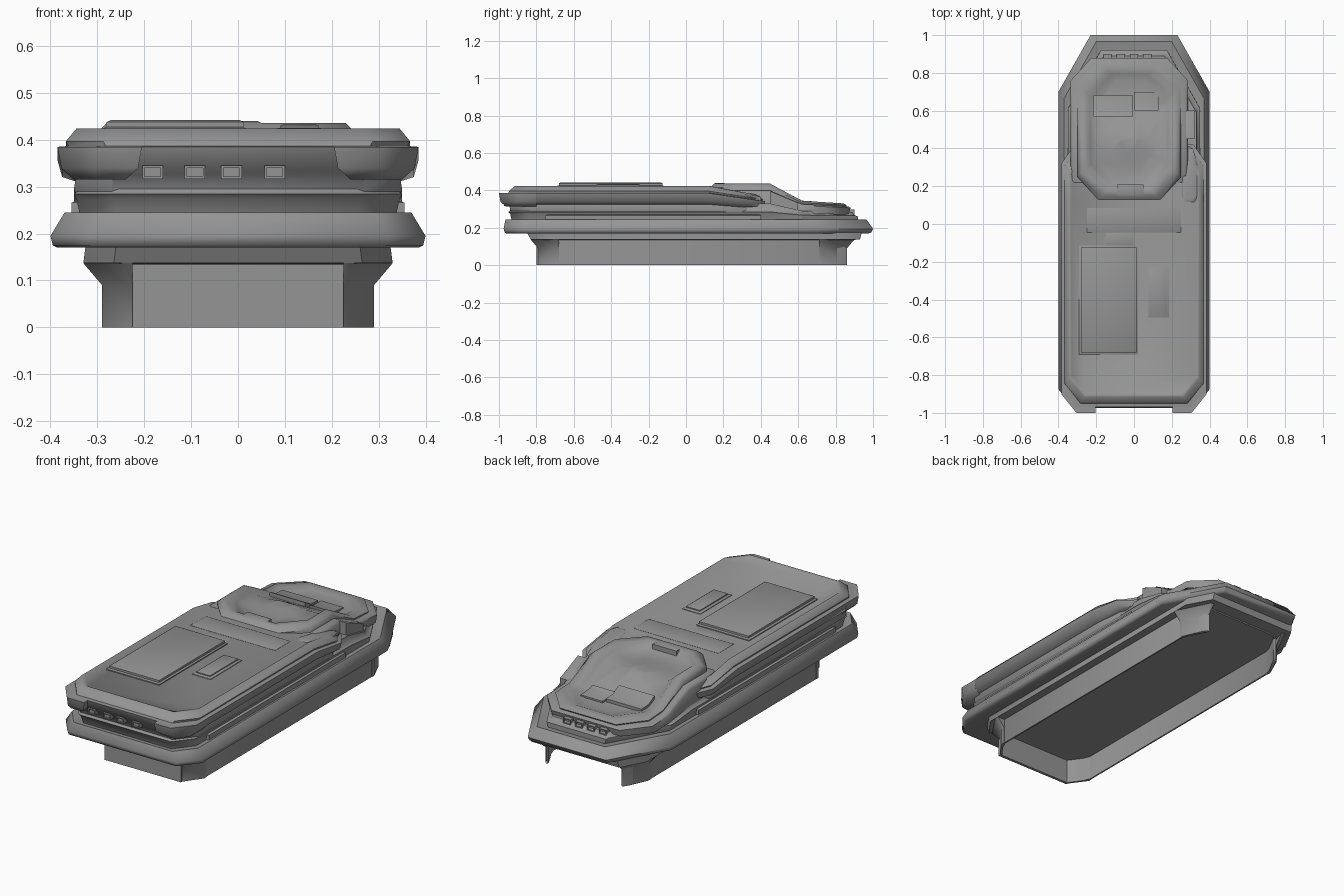
import bpy, bmesh, math

if "Cube" in bpy.data.objects:
    bpy.data.objects.remove(bpy.data.objects["Cube"])

FRONT, BACK = (0.08, 0.10), (0.17, 0.30)   # default corner cuts (x, y)
metal = bpy.data.materials.new("dark_grey_metal")
metal.diffuse_color = (0.3, 0.3, 0.3, 1)
metal.use_nodes = True
metal.node_tree.nodes["Principled BSDF"].inputs["Base Color"].default_value = metal.diffuse_color


def finish(bm, name):
    bmesh.ops.recalc_face_normals(bm, faces=bm.faces)
    for f in bm.faces:
        f.smooth = True
    for e in bm.edges:           # blend the chamfers, keep the ledges crisp
        e.smooth = e.calc_face_angle(0) < math.radians(52)
    me = bpy.data.meshes.new(name)
    bm.to_mesh(me)
    bm.free()
    me.materials.append(metal)
    ob = bpy.data.objects.new(name, me)
    bpy.context.collection.objects.link(ob)
    return ob


def octagon(hx, y0, y1, front=FRONT, back=BACK, xo=0.0):
    (fx, fy), (bx, by) = front, back
    right = [(hx - fx, y0), (hx, y0 + fy), (hx, y1 - by), (hx - bx, y1)]
    return [(x + xo, y) for x, y in right] + [(xo - x, y) for x, y in reversed(right)]


def drop(y, knots):
    """Piecewise linear lookup of height factor along the hull."""
    for (ya, fa), (yb, fb) in zip(knots, knots[1:]):
        if y <= yb:
            return fa + (fb - fa) * max(0, (y - ya) / (yb - ya))
    return knots[-1][1]


def loft(name, rings, knots=None, start_cap=True, end_cap=True):
    """Stack of (z, outline) rings; knots bend the height along y."""
    bm = bmesh.new()
    vs = [[bm.verts.new((x, y, z)) for x, y in o] for z, o in rings]
    n = len(vs[0])
    for a, b in zip(vs, vs[1:]):
        for i in range(n):
            bm.faces.new((a[i], a[(i + 1) % n], b[(i + 1) % n], b[i]))
    if start_cap:
        bm.faces.new(vs[0][::-1])
    if end_cap:
        bm.faces.new(vs[-1])
    if knots:
        for y, _ in knots:
            bmesh.ops.bisect_plane(bm, geom=bm.verts[:] + bm.edges[:] + bm.faces[:],
                                   plane_co=(0, y, 0), plane_no=(0, 1, 0))
        for v in bm.verts:
            if v.co.z > 0.25:
                v.co.z = 0.25 + (v.co.z - 0.25) * drop(v.co.y, knots)
    return finish(bm, name)


def panel(name, x0, x1, y0, y1, z0, z1, inset=0.008, knots=None):
    def r(d):
        return [(x0 + d, y0 + d), (x1 - d, y0 + d), (x1 - d, y1 - d), (x0 + d, y1 - d)]
    return loft(name, [(z0, r(0)), (z1 - inset / 2, r(0)), (z1, r(inset))], knots)


# Hollow base, open at the rear
F, B = (0.065, 0.09), (0.07, 0.13)
base = loft("base_walls", [
    (0.13, octagon(0.280, -0.785, 0.855, F, B)), (0.0, octagon(0.280, -0.785, 0.855, F, B)),
    (0.0, octagon(0.288, -0.79, 0.86, F, B)), (0.135, octagon(0.288, -0.79, 0.86, F, B)),
    (0.137, octagon(0.33, -0.83, 0.93, F, B)), (0.175, octagon(0.325, -0.85, 0.94, F, B))])
cutter = panel("rear_opening_cutter", -0.22, 0.22, 0.7, 1.1, -0.1, 0.128)
cutter.hide_render = True
cutter.hide_set(True)
mod = base.modifiers.new("opening", "BOOLEAN")
mod.object, mod.operation, mod.solver = cutter, "DIFFERENCE", "EXACT"
panel("front_base_plate", -0.225, 0.225, -0.80, -0.785, 0.0, 0.135, 0.001)

# Flared brackets on the four base corners
for s in (-1, 1):
    for ya, yb, yc, o in ((-0.79, -0.70, -0.68, -1), (0.86, 0.73, 0.71, 1)):
        def bracket(d):
            return [(s * 0.245, ya - o * 0.03), (s * 0.225, ya + o * d), (s * (0.225 + d * 0.5), ya + o * d),
                    (s * (0.29 + d), yb), (s * (0.29 + d), yc), (s * 0.28, yc)]
        loft("base_corner_bracket", [(0.0, bracket(0)), (0.09, bracket(0)), (0.137, bracket(0.04))])

# Wide skirt
loft("skirt", [
    (0.17, octagon(0.385, -0.96, 0.975)), (0.175, octagon(0.395, -0.97, 0.99)),
    (0.195, octagon(0.40, -0.975, 1.0)), (0.245, octagon(0.37, -0.965, 0.965)),
    (0.235, octagon(0.335, -0.92, 0.93))])

# Lower hull tiers, bending down towards the back
BEND = [(-2, 1), (0.45, 1), (0.62, 0.51), (0.88, 0.42)]
loft("hull_waist", [
    (0.23, octagon(0.335, -0.93, 0.92)), (0.275, octagon(0.345, -0.94, 0.92)),
    (0.285, octagon(0.35, -0.95, 0.91)), (0.295, octagon(0.335, -0.94, 0.90)),
    (0.33, octagon(0.33, -0.93, 0.89))], BEND)

# Upper slab with the flat deck
SLAB = [(-2, 1), (0.12, 1), (0.42, 0.68)]
SB = (0.07, 0.10)
loft("upper_slab", [(z, octagon(hx, y0, y1, FRONT, SB)) for z, hx, y0, y1 in (
    (0.28, 0.345, -0.93, 0.40), (0.295, 0.35, -0.94, 0.40), (0.325, 0.345, -0.945, 0.40),
    (0.34, 0.375, -0.96, 0.42), (0.385, 0.385, -0.97, 0.42), (0.387, 0.362, -0.95, 0.41),
    (0.397, 0.367, -0.945, 0.41), (0.424, 0.345, -0.915, 0.38), (0.424, 0.335, -0.905, 0.37),
    (0.418, 0.33, -0.90, 0.36))], SLAB)

# Protruding front corner lugs
for s in (-1, 1):
    def lug(d):
        return [(s * x, y) for x, y in ((0.205 + d, -1.0 + d), (0.305, -1.0 + d),
                (0.385 - d, -0.90), (0.385 - d, -0.8), (0.205 + d, -0.90))]
    loft("front_corner_lug", [(0.315, lug(0.035)), (0.34, lug(0.008)), (0.385, lug(0))])


# Row of small framed windows front and back; d is the facing direction
def window(name, x, y, z, d):
    w, h, t = 0.022, 0.014, 0.005
    bm = bmesh.new()
    rings = []
    for yy, k in ((y - d * 0.03, 0), (y, 0), (y, t), (y - d * 0.008, t)):
        rings.append([bm.verts.new((x + sx * (w - k), yy, z + sz * (h - k)))
                      for sx, sz in ((-1, -1), (1, -1), (1, 1), (-1, 1))])
    for a, b in zip(rings, rings[1:]):
        for i in range(4):
            bm.faces.new((a[i], a[(i + 1) % 4], b[(i + 1) % 4], b[i]))
    bm.faces.new(rings[-1])
    finish(bm, name)


for x in (-0.182, -0.092, -0.014, 0.078):
    window("front_window", x, -0.972, 0.331, -1)
for x in (-0.14, -0.07, 0.0, 0.07):
    window("rear_window", x, 0.90, 0.283, 1)

# Deck panels
panel("deck_hatch_frame", -0.29, 0.02, -0.69, -0.115, 0.41, 0.427)
panel("deck_hatch", -0.28, 0.012, -0.68, -0.125, 0.42, 0.442)
panel("deck_vent_frame", 0.077, 0.185, -0.495, -0.23, 0.41, 0.425)
panel("deck_vent", 0.09, 0.172, -0.48, -0.245, 0.42, 0.434)
panel("deck_cross_strip", -0.25, 0.25, -0.045, 0.085, 0.41, 0.423)
panel("deck_link", -0.15, 0.0, -0.12, -0.045, 0.41, 0.421)

# Stepped octagonal turret ring with a sunken faceted bowl
T, XO = (0.11, 0.12), -0.025


def oct_t(hx, y0, y1):
    return octagon(hx, y0, y1, T, T, XO)


loft("turret_lower_tier", [
    (0.30, oct_t(0.31, 0.10, 0.87)), (0.385, oct_t(0.31, 0.10, 0.88)),
    (0.40, oct_t(0.30, 0.11, 0.87)), (0.40, oct_t(0.25, 0.16, 0.83))], BEND,
    start_cap=False, end_cap=False)
loft("turret_ring", [
    (0.37, oct_t(0.27, 0.14, 0.85)), (0.415, oct_t(0.275, 0.13, 0.86)),
    (0.436, oct_t(0.255, 0.15, 0.84)), (0.436, oct_t(0.225, 0.18, 0.81)),
    (0.415, oct_t(0.205, 0.20, 0.79)), (0.402, oct_t(0.18, 0.225, 0.76)),
    (0.400, octagon(0.11, 0.30, 0.58, (0.05, 0.07), (0.05, 0.07), XO)),
    (0.410, octagon(0.04, 0.37, 0.47, (0.02, 0.03), (0.02, 0.03), XO))], BEND, start_cap=False)
panel("turret_pad", -0.215, -0.005, 0.57, 0.68, 0.38, 0.437, 0.006, BEND)
panel("turret_rear_block", 0.0, 0.13, 0.60, 0.70, 0.37, 0.428, 0.015, BEND)
panel("turret_front_sill", -0.09, 0.05, 0.15, 0.21, 0.40, 0.440, 0.008)

# Shoulder fin and block beside the turret
fin = ((0.02, 0.03), (0.03, 0.10), 0.297)
loft("shoulder_fin", [
    (0.30, octagon(0.045, 0.11, 0.40, *fin)), (0.415, octagon(0.045, 0.11, 0.40, *fin)),
    (0.425, octagon(0.036, 0.13, 0.37, *fin))], SLAB)
panel("shoulder_block", 0.25, 0.32, 0.45, 0.60, 0.24, 0.40, 0.01, BEND)

# Side rails along the waist
for s in (-1, 1):
    panel("side_rail", *sorted((s * 0.33, s * 0.355)), -0.75, 0.40, 0.24, 0.27)
